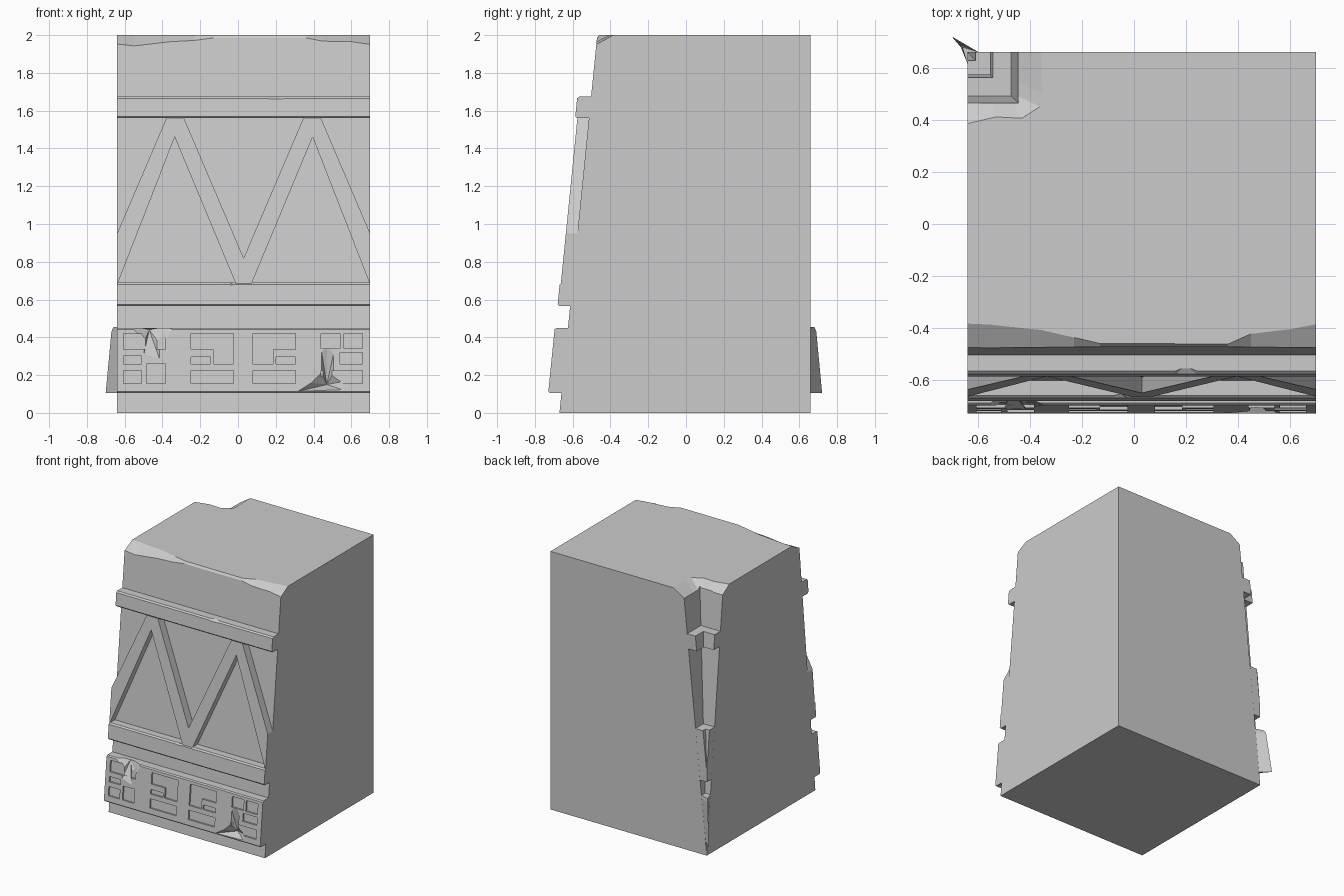
import bpy, bmesh

if "Cube" in bpy.data.objects:
    bpy.data.objects.remove(bpy.data.objects["Cube"])

L, R, BACK = -0.64, 0.70, 0.66      # block limits


def wall(z):
    """y of the leaning front wall at height z"""
    return -0.67 + 0.1 * z


def finish(name, bm):
    bmesh.ops.recalc_face_normals(bm, faces=bm.faces)
    me = bpy.data.meshes.new(name)
    bm.to_mesh(me)
    bm.free()
    ob = bpy.data.objects.new(name, me)
    bpy.context.collection.objects.link(ob)
    return ob


def loft(name, sections):
    """Closed solid through a row of equal-length point loops"""
    bm = bmesh.new()
    rings = [[bm.verts.new(p) for p in s] for s in sections]
    n = len(rings[0])
    for a, b in zip(rings, rings[1:]):
        for i in range(n):
            j = (i + 1) % n
            bm.faces.new((a[i], a[j], b[j], b[i]))
    bm.faces.new(rings[0])
    bm.faces.new(rings[-1])
    return finish(name, bm)


def plates(name, outlines, out, inner=-0.02, bevel=0.0):
    """Slabs from x/z outlines, following the leaning wall"""
    bm = bmesh.new()
    for pts in outlines:
        back = [bm.verts.new((x, wall(z) - inner, z)) for x, z in pts]
        front = [bm.verts.new((x, wall(z) - out, z)) for x, z in pts]
        n = len(pts)
        bm.faces.new(back)
        f = bm.faces.new(front)
        for i in range(n):
            j = (i + 1) % n
            bm.faces.new((back[i], back[j], front[j], front[i]))
        if bevel:
            edges = [e for e in f.edges if not all(
                abs(v.co.x - L) < 1e-4 or abs(v.co.x - R) < 1e-4 for v in e.verts)
                or abs(e.verts[0].co.x - e.verts[1].co.x) > 0.1]
            bmesh.ops.bevel(bm, geom=edges, offset=bevel, segments=1, affect='EDGES')
    return finish(name, bm)


def cut(ob, cutter):
    cutter.hide_render = True
    m = ob.modifiers.new("cut", 'BOOLEAN')
    m.operation, m.solver, m.object = 'DIFFERENCE', 'EXACT', cutter
    bpy.context.view_layer.objects.active = ob
    bpy.ops.object.modifier_apply(modifier=m.name)
    bpy.data.objects.remove(cutter)


def gouge(ob, outline, tip, depth, surf=0.076):
    """Faceted pyramid bite out of a band"""
    bm = bmesh.new()
    vs = [bm.verts.new((x, wall(z) - surf, z)) for x, z in outline]
    t = bm.verts.new((tip[0], wall(tip[1]) - surf + depth, tip[1]))
    bm.faces.new(vs)
    for i in range(len(vs)):
        bm.faces.new((vs[i], vs[(i + 1) % len(vs)], t))
    cut(ob, finish("gouge_cutter", bm))


def rect(x0, x1, z0, z1):
    return [(x0, z0), (x1, z0), (x1, z1), (x0, z1)]


# Main block: leaning front, tapered notch in the back left corner
def block_section(z):
    d = max(0.1 * z, 0.0005)
    return [(L, wall(z), z), (R, wall(z), z), (R, BACK, z),
            (L + d, BACK, z), (L + d, BACK - d, z), (L, BACK - d, z)]


block = loft("wall_block", [block_section(0), block_section(2)])

# Worn top front edge: x, back y, lower z
worn = [(-0.66, -0.38, 1.955), (-0.55, -0.385, 1.943), (-0.36, -0.405, 1.965),
        (-0.23, -0.435, 1.972), (-0.13, -0.458, 1.985), (0.36, -0.460, 1.985),
        (0.45, -0.42, 1.968), (0.60, -0.402, 1.965), (0.72, -0.38, 1.948)]
cut(block, loft("front_edge_cutter", [
    [(x, y, 2.001), (x, wall(z), z), (x, wall(z) - 0.1, z - 0.02),
     (x, wall(z) - 0.1, 2.1), (x, y, 2.1)] for x, y, z in worn]))

# Worn rim around the notch: outer point, inner point
rim = [((-0.66, 0.38), (-0.66, 0.49)), ((-0.53, 0.41), (-0.54, 0.49)),
       ((-0.43, 0.405), (-0.48, 0.49)), ((-0.36, 0.45), (-0.465, 0.50)),
       ((-0.35, 0.50), (-0.465, 0.55)), ((-0.355, 0.68), (-0.465, 0.68))]
cut(block, loft("rim_cutter", [
    [(*o, 2.001), (*i, 1.93), (*i, 2.1), (*o, 2.1)] for o, i in rim]))

# Front bands
lower = plates("lower_band", [rect(L, R, 0.105, 0.45)], 0.07, bevel=0.008)
middle = plates("middle_band", [rect(L, R, 0.565, 0.69)], 0.067, bevel=0.01)
upper = plates("upper_band", [rect(L, R, 1.56, 1.675)], 0.073, bevel=0.01)

# Zigzag struts, mirrored about the middle
MID = 0.03
half = [(L, 0.68), (L, 0.95), (-0.375, 1.57), (-0.29, 1.57),
        (MID, 0.82), (MID, 0.68), (-0.01, 0.68), (-0.335, 1.46), (-0.635, 0.69)]
plates("zigzag_struts", [half, [(2 * MID - x, z) for x, z in half]], 0.061)

# Shallow geometric recesses in the lower band
recesses = [rect(-0.605, -0.51, 0.155, 0.225), rect(-0.485, -0.385, 0.155, 0.26),
            rect(-0.605, -0.51, 0.26, 0.30), rect(-0.605, -0.385, 0.335, 0.42),
            [(-0.25, 0.335), (-0.13, 0.335), (-0.13, 0.26), (-0.025, 0.26),
             (-0.025, 0.42), (-0.25, 0.42)],
            rect(-0.25, -0.145, 0.26, 0.295), rect(-0.25, -0.025, 0.155, 0.225),
            [(0.08, 0.26), (0.185, 0.26), (0.185, 0.335), (0.305, 0.335),
             (0.305, 0.42), (0.08, 0.42)],
            rect(0.20, 0.305, 0.26, 0.295), rect(0.08, 0.305, 0.155, 0.225),
            rect(0.44, 0.54, 0.34, 0.42), rect(0.56, 0.66, 0.34, 0.42),
            rect(0.54, 0.66, 0.26, 0.32), rect(0.44, 0.66, 0.155, 0.225)]
cut(lower, plates("recess_cutter", recesses, 0.1, inner=0.057))

# Broken patches and chips
gouge(lower, [(-0.59, 0.47), (-0.32, 0.47), (-0.37, 0.38), (-0.41, 0.36), (-0.41, 0.27),
              (-0.50, 0.30), (-0.50, 0.37), (-0.54, 0.42)], (-0.47, 0.44), 0.06)
gouge(lower, [(0.30, 0.11), (0.38, 0.16), (0.44, 0.22), (0.44, 0.34), (0.47, 0.37),
              (0.51, 0.33), (0.51, 0.22), (0.58, 0.17), (0.56, 0.12)], (0.47, 0.15), 0.06)
gouge(middle, [(-0.16, 0.70), (0.0, 0.73), (-0.02, 0.67), (-0.10, 0.675)], (-0.05, 0.695), 0.03)
gouge(upper, [(0.09, 1.69), (0.33, 1.69), (0.24, 1.66), (0.16, 1.66)], (0.2, 1.685), 0.04)


# Bands returning around the inside of the notch
def notch_section(z, out):
    d = 0.1 * z
    o = min(out, d - 0.001)
    return [(L + d, BACK, z), (L + d, BACK - d, z), (L, BACK - d, z),
            (L, BACK - d + o, z), (L + d - o, BACK - d + o, z), (L + d - o, BACK, z)]


for name, zs, out in [("notch_upper_band", (1.56, 1.675), 0.07),
                      ("notch_middle_band", (0.57, 0.68, 0.96), 0.064)]:
    loft(name, [notch_section(z, out) for z in zs])


# Thin fin where the lower bands meet outside the corner
def fin_section(z, out):
    d = 0.1 * z
    return [(L + d, BACK, z), (L + d, BACK - d, z), (L, BACK - d, z),
            (L + d - out, BACK - d + out, z)]


loft("corner_fin", [fin_section(z, o) for z, o in
                    [(0.105, 0.071), (0.43, 0.073), (0.455, 0.065)]])
